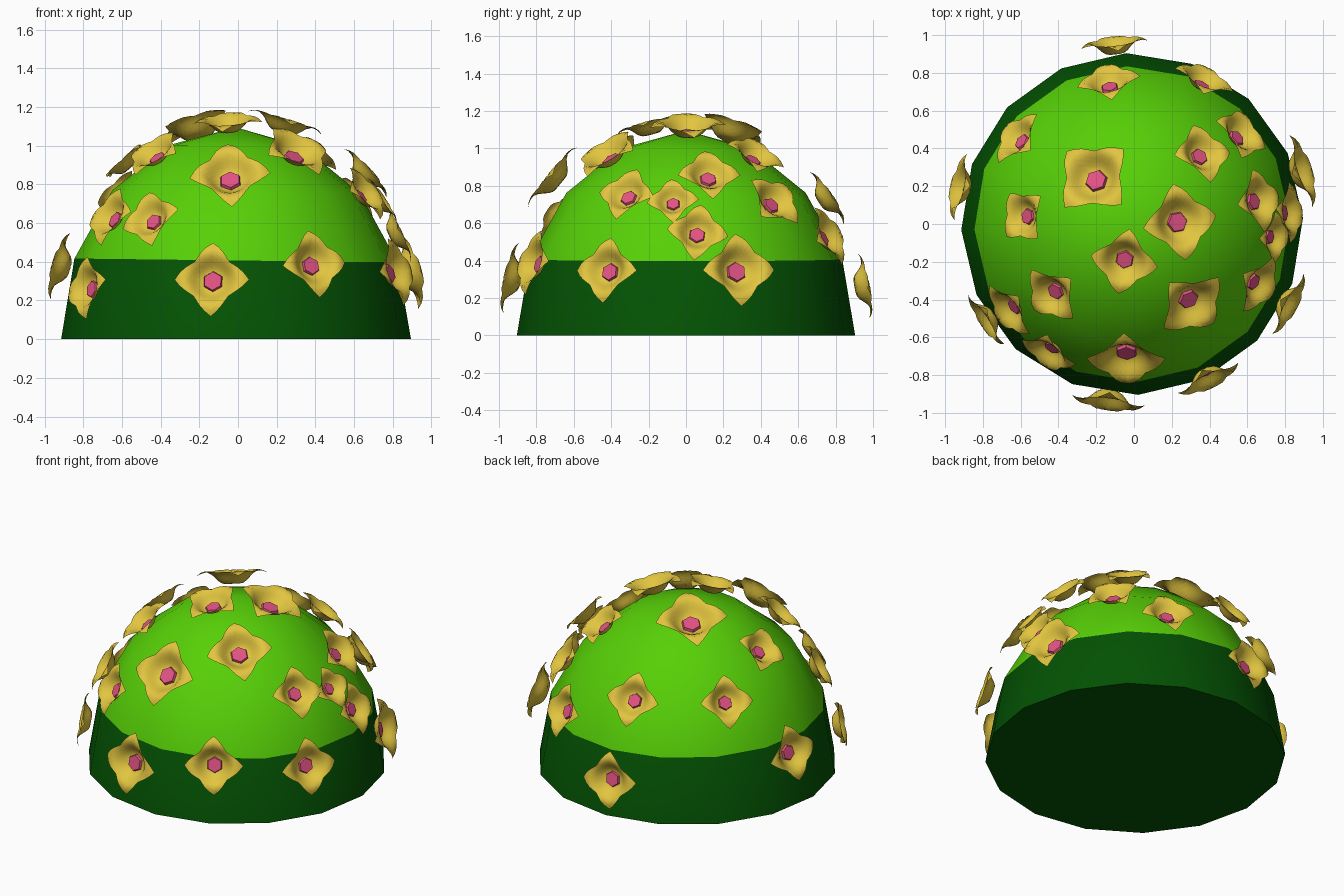
import bpy, bmesh, math
from mathutils import Vector, Matrix

if "Cube" in bpy.data.objects:
    bpy.data.objects.remove(bpy.data.objects["Cube"])

def material(name, rgb):
    m = bpy.data.materials.new(name)
    m.diffuse_color = (*rgb, 1)
    m.use_nodes = True
    m.node_tree.nodes["Principled BSDF"].inputs["Base Color"].default_value = m.diffuse_color
    return m

LIGHT = material("light_green", (0.095, 0.63, 0.002))
DARK = material("dark_green", (0.001, 0.085, 0.001))
YELLOW = material("petal_yellow", (0.76, 0.56, 0.05))
PINK = material("centre_pink", (0.76, 0.085, 0.23))

def add_object(name, mesh):
    ob = bpy.data.objects.new(name, mesh)
    bpy.context.collection.objects.link(ob)
    return ob

# Dome: upper half of a 16-sided stretched sphere, dark band at the bottom
A, B, CX = 0.905, 1.095, -0.01
bm = bmesh.new()
rings = []
for k in range(4):
    lat = math.radians(22.5 * k)
    ring = []
    for i in range(16):
        a = math.radians(22.5 * i + 2)
        x, y = A * math.cos(lat) * math.cos(a), A * math.cos(lat) * math.sin(a)
        z = B * math.sin(lat) - 0.012 - 0.012 * x if k else 0
        ring.append(bm.verts.new((x + CX, y, z)))
    rings.append(ring)
top = bm.verts.new((CX, 0, B))
bm.faces.new(rings[0][::-1]).material_index = 1
for k in range(3):
    for i in range(16):
        j = (i + 1) % 16
        f = bm.faces.new((rings[k][i], rings[k][j], rings[k + 1][j], rings[k + 1][i]))
        f.material_index = 1 if k == 0 else 0
for i in range(16):
    bm.faces.new((rings[3][i], rings[3][(i + 1) % 16], top))
me = bpy.data.meshes.new("dome")
bm.to_mesh(me)
bm.free()
me.materials.append(LIGHT)
me.materials.append(DARK)
dome = add_object("dome", me)
bpy.context.view_layer.objects.active = dome
dome.select_set(True)
bpy.ops.object.shade_smooth_by_angle(angle=math.radians(40))

# Petals: flat-bottomed four-pointed cup with tips curling back, unit tip radius
PROFILE = [(0, 0.13), (0.28, 0.14), (0.4, 0.22), (0.52, 0.36), (0.63, 0.46),
           (0.74, 0.50), (0.86, 0.47), (1.0, 0.38)]

def height(r):
    for (r0, h0), (r1, h1) in zip(PROFILE, PROFILE[1:]):
        if r <= r1 + 1e-6:
            return h0 + (h1 - h0) * (r - r0) / (r1 - r0)
    return PROFILE[-1][1]

bm = bmesh.new()
N, M = 32, 8
centre = bm.verts.new((0, 0, height(0)))
grid = []
for m in range(1, M + 1):
    row = []
    for i in range(N):
        a = 2 * math.pi * i / N
        d = abs((i % 8 + 4) % 8 - 4) / 4        # 0 at a tip, 1 between tips
        r = (0.66 + 0.34 * (1 - d) ** 1.5) * m / M
        row.append(bm.verts.new((r * math.cos(a), r * math.sin(a), height(r))))
    grid.append(row)
for i in range(N):
    j = (i + 1) % N
    bm.faces.new((centre, grid[0][i], grid[0][j]))
    for m in range(M - 1):
        bm.faces.new((grid[m][i], grid[m + 1][i], grid[m + 1][j], grid[m][j]))
for f in bm.faces:
    f.smooth = True
petal_mesh = bpy.data.meshes.new("petals")
bm.to_mesh(petal_mesh)
bm.free()
petal_mesh.materials.append(YELLOW)

# Flower centre: low hexagonal button
bm = bmesh.new()
bmesh.ops.create_cone(bm, cap_ends=True, segments=6, radius1=0.28, radius2=0.25, depth=0.08,
                      matrix=Matrix.Translation((0, 0, 0.19)))
centre_mesh = bpy.data.meshes.new("flower_centre")
bm.to_mesh(centre_mesh)
bm.free()
centre_mesh.materials.append(PINK)

# Flowers: x, y, z (0 = follow the dome), tip radius, turn in degrees
FLOWERS = [
    (-0.13, 0.73, .72, .17, 0), (0.36, 0.74, .52, .17, 10), (-0.60, 0.44, .72, .165, -4),
    (-0.20, 0.23, 0, .22, 4), (0.35, 0.36, 0, .17, 54), (0.55, 0.46, .70, .17, 35),
    (0.64, 0.12, .84, .17, 0), (0.23, 0.01, 0, .205, 7), (-0.57, 0.04, .90, .16, 45),
    (-0.05, -0.19, 0, .18, 5), (-0.42, -0.36, .94, .17, 0), (-0.64, -0.44, .62, .17, 10),
    (-0.44, -0.66, .61, .165, 20), (-0.04, -0.68, .82, .21, 5), (0.29, -0.40, .94, .20, 9),
    (0.64, -0.31, .74, .165, -5), (0.38, -0.79, .38, .18, 3), (0.80, 0.06, .54, .165, -8),
    (0.73, -0.07, .71, .14, 5), (0.85, 0.27, .34, .20, 0), (0.79, -0.41, .34, .18, 0),
    (-0.89, 0.19, .37, .18, 5), (-0.10, 0.92, .26, .18, 5), (-0.13, -0.90, .30, .195, 0),
    (-0.76, -0.49, .26, .17, 15),
]
for x, y, z, s, turn in FLOWERS:
    if not z:
        z = 1.115 * math.sqrt(1 - (x * x + y * y) / 0.935 ** 2)
    n = Vector((x / A ** 2, y / A ** 2, z / B ** 2)).normalized()
    u = Vector((0, 0, 1)).cross(n).normalized()
    v = n.cross(u)
    mat = (Matrix.Translation(Vector((x, y, z)) - n * 0.04)
           @ Matrix((u, v, n)).transposed().to_4x4()
           @ Matrix.Rotation(math.radians(turn), 4, 'Z') @ Matrix.Scale(s, 4))
    add_object("flower_petals", petal_mesh).matrix_world = mat
    add_object("flower_centre", centre_mesh).matrix_world = mat
